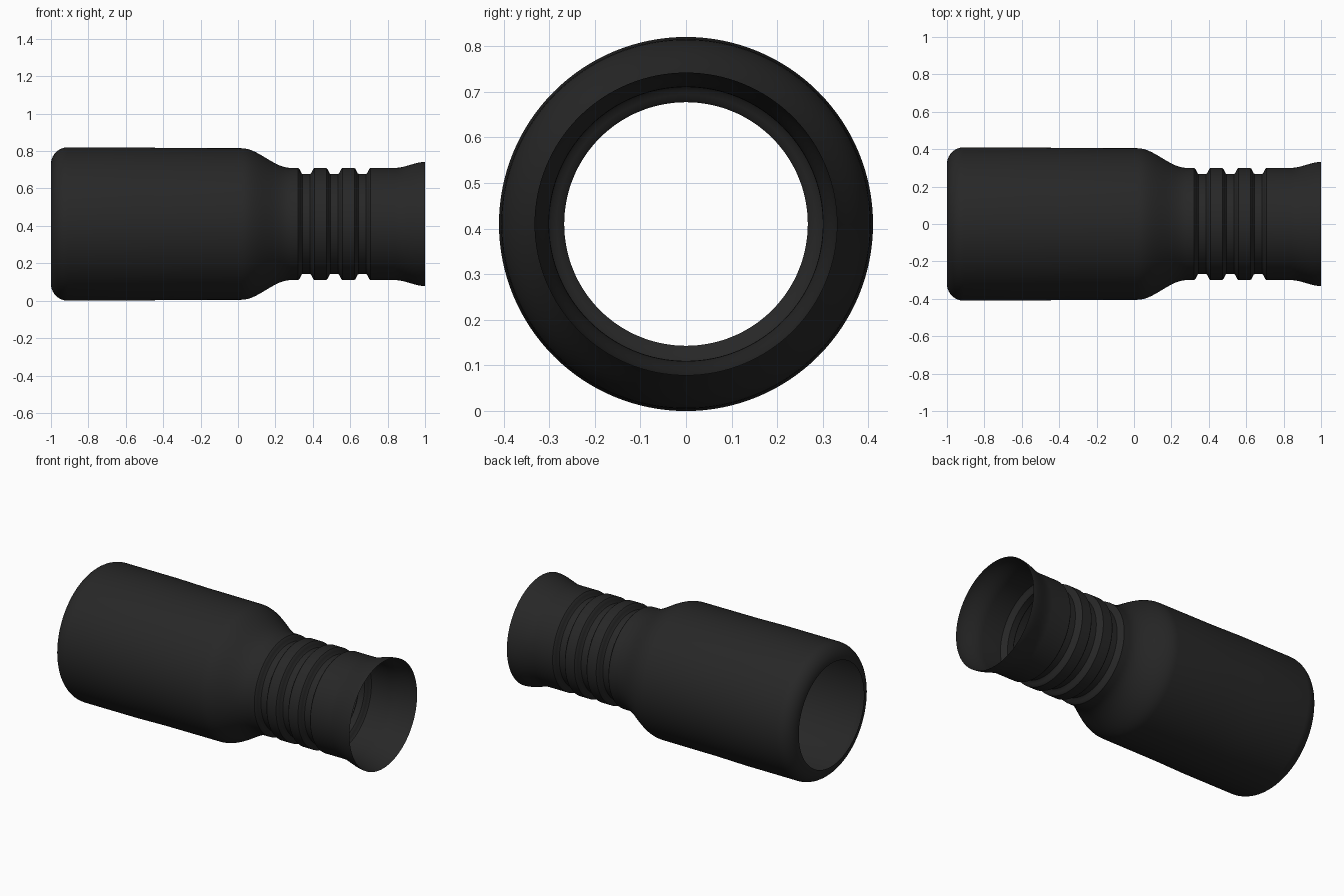
import bpy, bmesh, math
from mathutils import Vector

cube = bpy.data.objects.get("Cube")
if cube:
    bpy.data.objects.remove(cube, do_unlink=True)

AXIS_Z = 0.41      # height of the sleeve's axis
SEGMENTS = 128

rubber = bpy.data.materials.new("black_rubber")
rubber.use_nodes = True
colour = (0.02, 0.02, 0.02, 1)
rubber.diffuse_color = colour
rubber.node_tree.nodes["Principled BSDF"].inputs["Base Color"].default_value = colour


def ease(x0, r0, x1, r1, steps=10):
    """S-shaped blend between two radii."""
    pts = []
    for i in range(steps + 1):
        t = i / steps
        pts.append((x0 + (x1 - x0) * t, r0 + (r1 - r0) * (3 * t * t - 2 * t ** 3)))
    return pts


# Rounded lip of the wide end
lip = 0.09
profile = []
for i in range(11):
    a = math.pi / 2 * i / 10
    profile.append((-1 + lip * (1 - math.cos(a)), 0.32 + lip * math.sin(a)))

# Slightly tapering barrel, then the shoulder down to the neck
profile += [(-0.56, 0.41), (-0.36, 0.406)]
profile += ease(0.02, 0.405, 0.28, 0.30, 14)

# Three grooves around the neck
for x in (0.365, 0.515, 0.665):
    profile += ease(x - 0.043, 0.30, x - 0.02, 0.267, 4)
    profile += ease(x + 0.02, 0.267, x + 0.043, 0.30, 4)

# Flared mouth
profile += ease(0.84, 0.30, 1.0, 0.332, 10)

# Revolve the profile into an open sleeve
bm = bmesh.new()
verts = [bm.verts.new((x, 0, r)) for x, r in profile]
edges = [bm.edges.new(pair) for pair in zip(verts, verts[1:])]
bmesh.ops.spin(bm, geom=verts + edges, cent=(0, 0, 0), axis=(1, 0, 0),
               angle=math.tau, steps=SEGMENTS, use_duplicate=False)
bmesh.ops.remove_doubles(bm, verts=bm.verts, dist=0.0002)
bm.normal_update()
inward = [f for f in bm.faces
          if f.normal.dot(Vector((0, *f.calc_center_median().yz))) < 0]
bmesh.ops.reverse_faces(bm, faces=inward)

mesh = bpy.data.meshes.new("sleeve")
bm.to_mesh(mesh)
bm.free()
mesh.materials.append(rubber)
sleeve = bpy.data.objects.new("sleeve", mesh)
sleeve.location.z = AXIS_Z
bpy.context.collection.objects.link(sleeve)

bpy.ops.object.select_all(action='DESELECT')
sleeve.select_set(True)
bpy.context.view_layer.objects.active = sleeve
bpy.ops.object.shade_smooth_by_angle(angle=math.radians(40))
